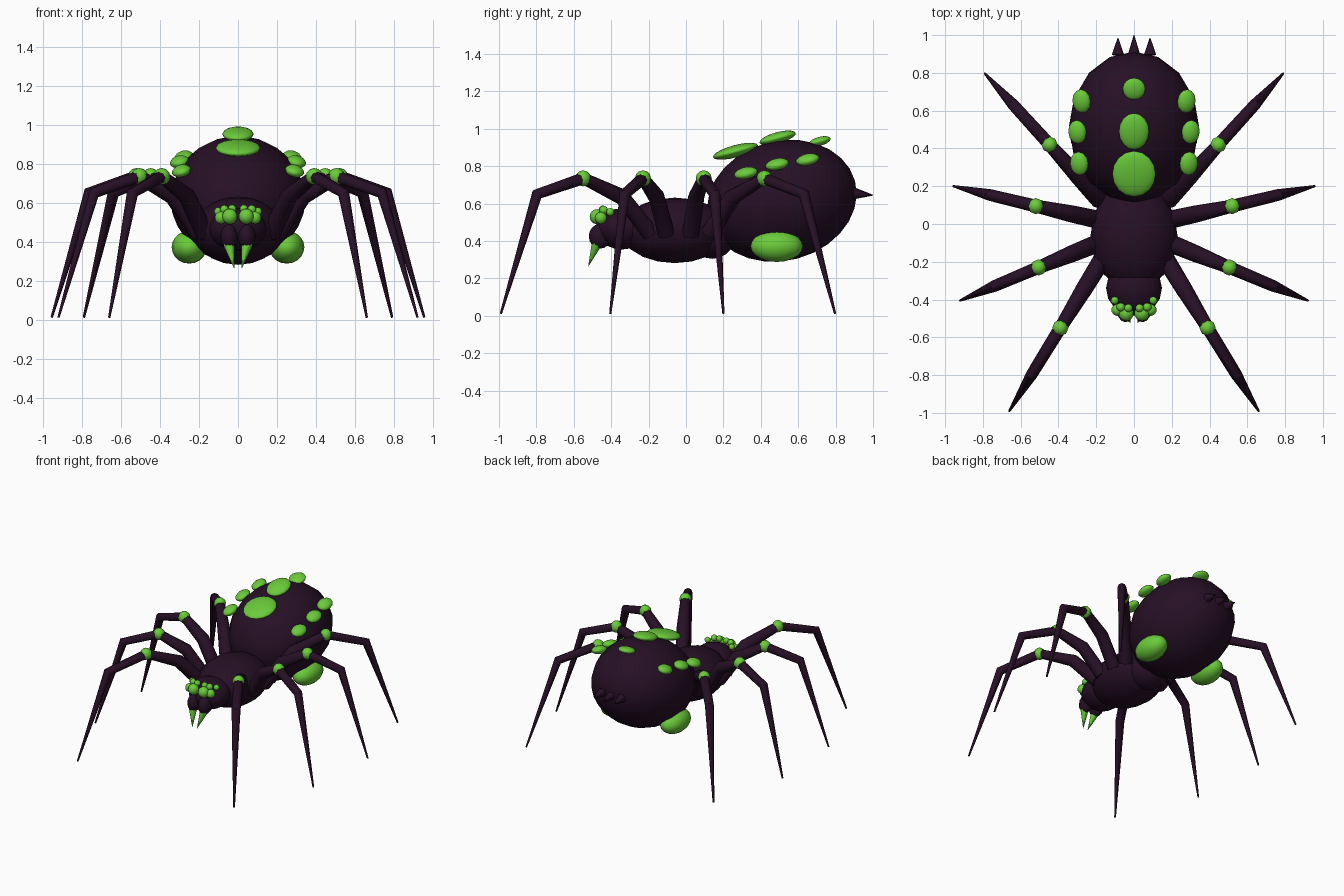
import bpy, bmesh, math
from mathutils import Vector

if "Cube" in bpy.data.objects:
    bpy.data.objects.remove(bpy.data.objects["Cube"])


def colour(name, rgb):
    m = bpy.data.materials.new(name)
    m.diffuse_color = (*rgb, 1)
    m.use_nodes = True
    m.node_tree.nodes["Principled BSDF"].inputs["Base Color"].default_value = m.diffuse_color
    return m


DARK = colour("dark purple", (0.020, 0.005, 0.019))
GREEN = colour("acid green", (0.145, 0.60, 0.042))


def finish(ob, name, mat):
    ob.name = name
    ob.data.materials.append(mat)
    bpy.ops.object.select_all(action='DESELECT')
    ob.select_set(True)
    bpy.context.view_layer.objects.active = ob
    bpy.ops.object.shade_smooth_by_angle(angle=math.radians(50))
    return ob


def ball(name, mat, loc, size, rot=(0, 0, 0), seg=16, rings=10):
    bpy.ops.mesh.primitive_uv_sphere_add(segments=seg, ring_count=rings, location=loc,
                                         rotation=[math.radians(a) for a in rot])
    ob = bpy.context.object
    ob.scale = size
    return finish(ob, name, mat)


def tube(name, mat, points, radii, sides=8):
    """Loft round rings along a bent path and cap both ends."""
    pts = [Vector(p) for p in points]
    bm = bmesh.new()
    rings = []
    for i, (p, r) in enumerate(zip(pts, radii)):
        a, b = pts[max(i - 1, 0)], pts[min(i + 1, len(pts) - 1)]
        d = ((p - a).normalized() + (b - p).normalized()).normalized()
        ref = Vector((0, 0, 1)) if abs(d.z) < 0.99 else Vector((0, 1, 0))
        u = d.cross(ref).normalized()
        v = u.cross(d)
        rings.append([bm.verts.new(p + r * (u * math.cos(t) + v * math.sin(t)))
                      for t in (2 * math.pi * k / sides for k in range(sides))])
    for lo, hi in zip(rings, rings[1:]):
        for k in range(sides):
            n = (k + 1) % sides
            bm.faces.new((lo[k], lo[n], hi[n], hi[k]))
    bm.faces.new(rings[0])
    bm.faces.new(rings[-1])
    bmesh.ops.recalc_face_normals(bm, faces=bm.faces)
    me = bpy.data.meshes.new(name)
    bm.to_mesh(me)
    bm.free()
    ob = bpy.data.objects.new(name, me)
    bpy.context.collection.objects.link(ob)
    return finish(ob, name, mat)


# body
ball("abdomen", DARK, (0, 0.513, 0.615), (0.345, 0.405, 0.32), (15, 0, 0), rings=14)
ball("thorax", DARK, (0, -0.06, 0.457), (0.23, 0.29, 0.175))
ball("waist", DARK, (0, 0.14, 0.44), (0.15, 0.13, 0.135))
ball("head", DARK, (0, -0.34, 0.465), (0.148, 0.145, 0.11))

# raised spots along the back
for y, z, rx, ry, rz in ((0.265, 0.88, 0.115, 0.125, 0.033),
                         (0.49, 0.952, 0.08, 0.1, 0.03),
                         (0.715, 0.933, 0.06, 0.06, 0.024)):
    ball("back_spot", GREEN, (0, y, z), (rx, ry, rz), (15, 0, 0))

# spinneret spikes at the tail
for x in (-0.085, 0, 0.085):
    tip = 1.0 if x == 0 else 0.985
    tube("tail_spike", DARK, ((x, 0.895, 0.655), (x, tip, 0.645)), (0.033, 0.002))

# knee position and foot position of each leg, with its root on the thorax
LEGS = (((0.17, -0.19), (0.39, -0.55), (0.66, -0.99)),
        ((0.20, -0.105), (0.505, -0.23), (0.92, -0.405)),
        ((0.20, 0.025), (0.52, 0.095), (0.955, 0.2)),
        ((0.18, 0.125), (0.447, 0.42), (0.79, 0.797)))

for s in (-1, 1):
    # flank spots and underside bulges
    for x, y, z in ((0.29, 0.32, 0.763), (0.30, 0.487, 0.81), (0.278, 0.65, 0.835)):
        ball("flank_spot", GREEN, (s * x, y, z), (0.05, 0.064, 0.03), (12, s * 15, 0), 12, 8)
    ball("belly_bulge", GREEN, (s * 0.25, 0.485, 0.372), (0.09, 0.14, 0.084))

    # jaws and fangs
    ball("jaw", DARK, (s * 0.045, -0.46, 0.425), (0.045, 0.06, 0.066), seg=12, rings=8)
    tube("fang", GREEN, ((s * 0.047, -0.475, 0.39), (s * 0.02, -0.522, 0.265)), (0.03, 0.001))

    # eye cluster
    for x, y, z, r in ((0.042, -0.475, 0.53, 0.04), (0.088, -0.455, 0.523, 0.032),
                       (0.03, -0.445, 0.568, 0.022), (0.07, -0.44, 0.565, 0.023),
                       (0.102, -0.405, 0.555, 0.021)):
        ball("eye", GREEN, (s * x, y, z), (r, r, r), seg=10, rings=8)

    # legs: root, thigh bend, knee, shin bend, foot
    for root, knee, foot in LEGS:
        a, k, f = (Vector((s * p[0], p[1], 0)) for p in (root, knee, foot))
        up = Vector((0, 0, 1))
        bend, shin = a.lerp(k, 0.42), k.lerp(f, 0.56)
        tube("leg", DARK,
             (a + up * 0.44, bend + up * 0.635, k + up * 0.735, shin + up * 0.65, f + up * 0.012),
             (0.048, 0.045, 0.034, 0.031, 0.006))
        ball("knee", GREEN, k + up * 0.735, (0.043, 0.043, 0.043), seg=8, rings=6)
